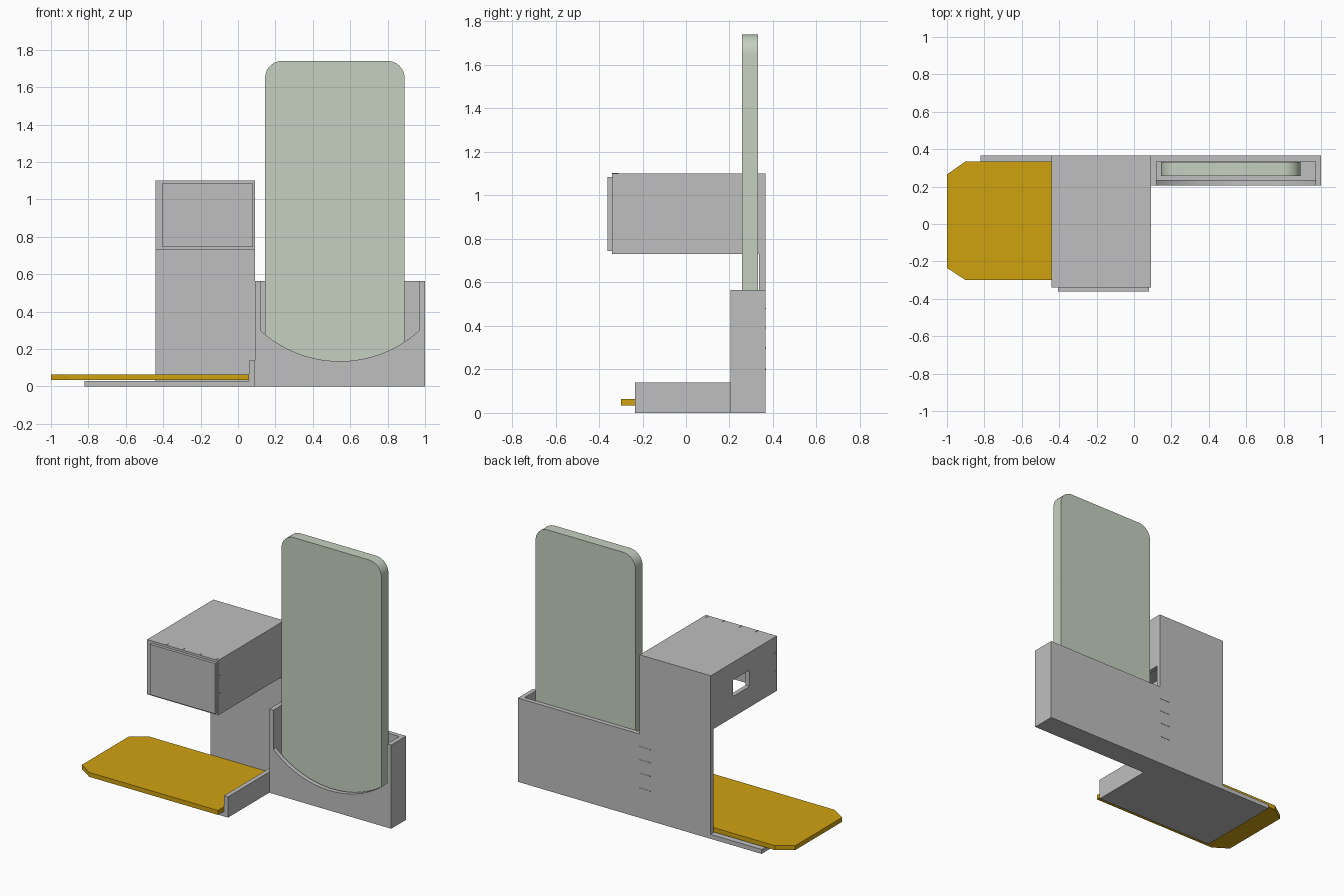
import bpy
import math

if "Cube" in bpy.data.objects:
    bpy.data.objects.remove(bpy.data.objects["Cube"])


def material(name, rgb):
    m = bpy.data.materials.new(name)
    m.use_nodes = True
    m.diffuse_color = (*rgb, 1)
    bsdf = next(n for n in m.node_tree.nodes if n.type == 'BSDF_PRINCIPLED')
    bsdf.inputs["Base Color"].default_value = (*rgb, 1)
    return m


GREY = material("light grey", (0.52, 0.52, 0.52))
GOLD = material("gold", (0.63, 0.365, 0.005))
SAGE = material("pale sage", (0.555, 0.63, 0.52))


def prism(name, outline, low, high, mat, axis='Z'):
    """Extrude an outline along z, or an x-z outline along y."""
    def place(p, d):
        return (p[0], p[1], d) if axis == 'Z' else (p[0], d, p[1])
    n = len(outline)
    verts = [place(p, d) for d in (low, high) for p in outline]
    faces = [tuple(reversed(range(n))), tuple(range(n, 2 * n))]
    faces += [(i, (i + 1) % n, n + (i + 1) % n, n + i) for i in range(n)]
    if axis == 'Y':
        faces = [f[::-1] for f in faces]
    mesh = bpy.data.meshes.new(name)
    mesh.from_pydata(verts, [], faces)
    mesh.materials.append(mat)
    obj = bpy.data.objects.new(name, mesh)
    bpy.context.collection.objects.link(obj)
    return obj


def box(name, x, y, z, mat=GREY):
    return prism(name, [(x[0], y[0]), (x[1], y[0]), (x[1], y[1]), (x[0], y[1])], *z, mat)


def cut(target, cutter):
    mod = target.modifiers.new("cut", 'BOOLEAN')
    mod.operation = 'DIFFERENCE'
    mod.solver = 'EXACT'
    mod.object = cutter
    cutter.hide_render = True
    cutter.hide_set(True)


def arc(cx, cz, r, a0, a1, steps):
    angles = [math.radians(a0 + (a1 - a0) * i / steps) for i in range(steps + 1)]
    return [(cx + r * math.cos(a), cz + r * math.sin(a)) for a in angles]


L, R, BACK, T = -0.44, 0.09, 0.365, 0.03     # pillar sides, rear plane, wall thickness

# Base tray with a low stop wall, and the thin upright
box("base_floor", (-0.82, R), (-0.235, BACK), (0, T))
box("base_stop_wall", (R - T, R), (-0.235, BACK - T), (T, 0.14))
box("upright", (L, R), (BACK - T, BACK), (T, 0.73))

# Sliding tray with clipped outer corners
prism("sliding_tray", [(-0.90, -0.30), (0.06, -0.30), (0.06, 0.335), (-0.90, 0.335),
                       (-1, 0.265), (-1, -0.235)], 0.035, 0.065, GOLD)

# Overhanging housing, open underneath, with a side window
housing = box("housing", (L, R), (-0.34, BACK), (0.73, 1.10))
cut(housing, box("housing_cavity", (L + T, R - T), (-0.325, BACK - T), (0.6, 1.07)))
cut(housing, box("window_cutter", (L - 0.1, L + 0.1), (-0.05, 0.125), (0.87, 0.98)))
box("housing_front_plate", (-0.405, 0.08), (-0.36, -0.338), (0.745, 1.085))

# Pocket: floor, sides, back, and a front scooped by an arc
P0, P1, FRONT, TOP = R, 1.0, 0.205, 0.565
box("pocket_floor", (P0 + T, P1 - T), (FRONT + T, BACK - T), (0, T))
box("pocket_back", (P0, P1), (BACK - T, BACK), (0, TOP))
for side, x in (("right", P0), ("left", P1 - T)):
    box("pocket_side_" + side, (x, x + T), (FRONT + T, BACK - T), (0, TOP))
half = (P1 - P0) / 2 - T
sag = 0.165
radius = (half * half + sag * sag) / (2 * sag)
spread = math.degrees(math.asin(half / radius))
scoop = arc((P0 + P1) / 2, 0.135 + radius, radius, -90 + spread, -90 - spread, 32)
prism("pocket_front", [(P0, 0), (P1, 0), (P1, TOP), (P1 - T, TOP)] + scoop
      + [(P0 + T, TOP), (P0, TOP)], FRONT, FRONT + T, GREY, 'Y')

# Upright slab with rounded corners
c0, c1, low, high, r = 0.145, 0.89, 0.03, 1.74, 0.09
outline = []
for cx, cz, a in ((c1 - r, low + r, -90), (c1 - r, high - r, 0),
                  (c0 + r, high - r, 90), (c0 + r, low + r, 180)):
    outline += arc(cx, cz, r, a, a + 90, 10)
slab = prism("slab", outline, 0.257, 0.332, SAGE, 'Y')
bpy.context.view_layer.objects.active = slab
slab.select_set(True)
bpy.ops.object.shade_smooth_by_angle(angle=math.radians(30))
slab.select_set(False)

# Fine seams at the housing mouth and beside the pocket
W, H = 0.003, 0.002
for x in (-0.30, -0.18, -0.05, 0.07):
    box("top_seam", (x - W, x + W), (-0.34, -0.31), (1.10 - H, 1.10 + H))
for z in (0.87, 0.99):
    for x in (L, R):
        box("side_seam", (x - H, x + H), (-0.34, -0.31), (z - W, z + W))
for z in (0.20, 0.30, 0.39, 0.48):
    for y in (BACK - T, BACK):
        box("upright_seam", (0.01, R), (y - H, y + H), (z - W, z + W))
